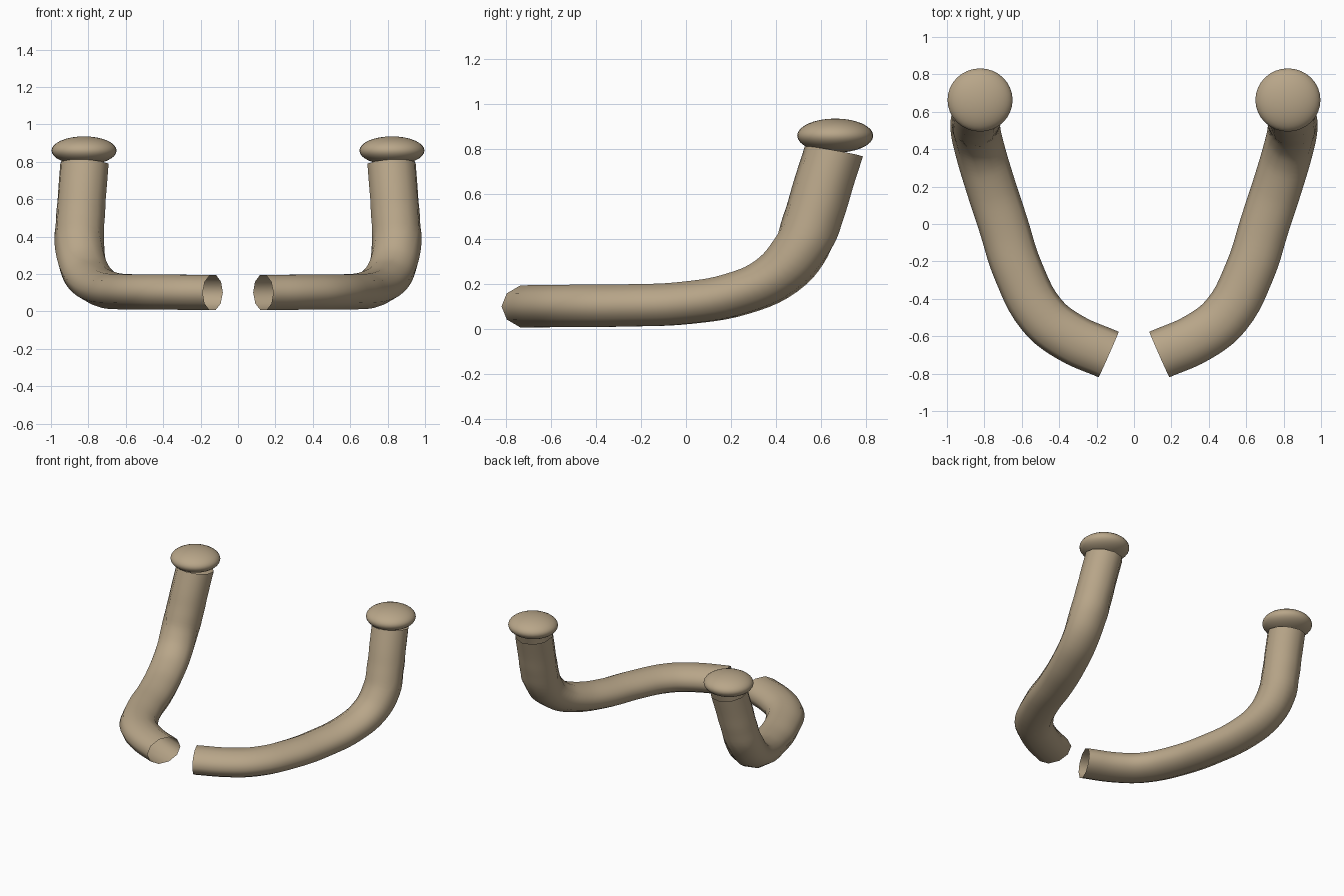
import bpy
from mathutils import Vector

if "Cube" in bpy.data.objects:
    bpy.data.objects.remove(bpy.data.objects["Cube"])

Z = 0.74    # vertical squash of the round tube
R = 0.133   # tube radius

# centre line of one arm, from the front end to the knob
PATH = [(0.135, -0.698, 0.101), (0.345, -0.605, 0.103), (0.49, -0.49, 0.104),
        (0.62, -0.248, 0.106), (0.70, 0.0, 0.117), (0.775, 0.23, 0.158),
        (0.825, 0.40, 0.235), (0.848, 0.51, 0.36), (0.842, 0.57, 0.51),
        (0.832, 0.612, 0.65), (0.821, 0.657, 0.79)]


def smooth(obj):
    for p in obj.data.polygons:
        p.use_smooth = True


def arm(side, name):
    # open ten-sided tube along the path
    cu = bpy.data.curves.new(name + "_path", 'CURVE')
    cu.dimensions = '3D'
    cu.twist_mode = 'Z_UP'
    cu.bevel_depth = R
    cu.bevel_resolution = 3
    cu.resolution_u = 5
    sp = cu.splines.new('BEZIER')
    sp.bezier_points.add(len(PATH) - 1)
    for bp, (x, y, z) in zip(sp.bezier_points, PATH):
        bp.co = Vector((side * x, y, z / Z))
        bp.handle_left_type = bp.handle_right_type = 'AUTO'
    tmp = bpy.data.objects.new(name + "_path", cu)
    bpy.context.collection.objects.link(tmp)
    bpy.context.view_layer.update()
    mesh = bpy.data.meshes.new_from_object(
        tmp.evaluated_get(bpy.context.evaluated_depsgraph_get()))
    bpy.data.objects.remove(tmp)
    obj = bpy.data.objects.new(name, mesh)
    bpy.context.collection.objects.link(obj)
    obj.scale = (1, 1, Z)
    smooth(obj)
    return obj


def knob(side, name):
    # flattened ball on the arm's top
    bpy.ops.mesh.primitive_uv_sphere_add(segments=32, ring_count=16, radius=1,
                                         location=(side * 0.823, 0.663, 0.86))
    obj = bpy.context.object
    obj.name = name
    obj.scale = (0.174, 0.169, 0.076)
    smooth(obj)
    return obj


mat = bpy.data.materials.new("tan")
mat.diffuse_color = (0.48, 0.38, 0.25, 1)
mat.use_nodes = True
mat.node_tree.nodes["Principled BSDF"].inputs["Base Color"].default_value = mat.diffuse_color

for side, label in ((-1, "left"), (1, "right")):
    for part in (arm(side, label + "_arm"), knob(side, label + "_knob")):
        part.data.materials.clear()
        part.data.materials.append(mat)
